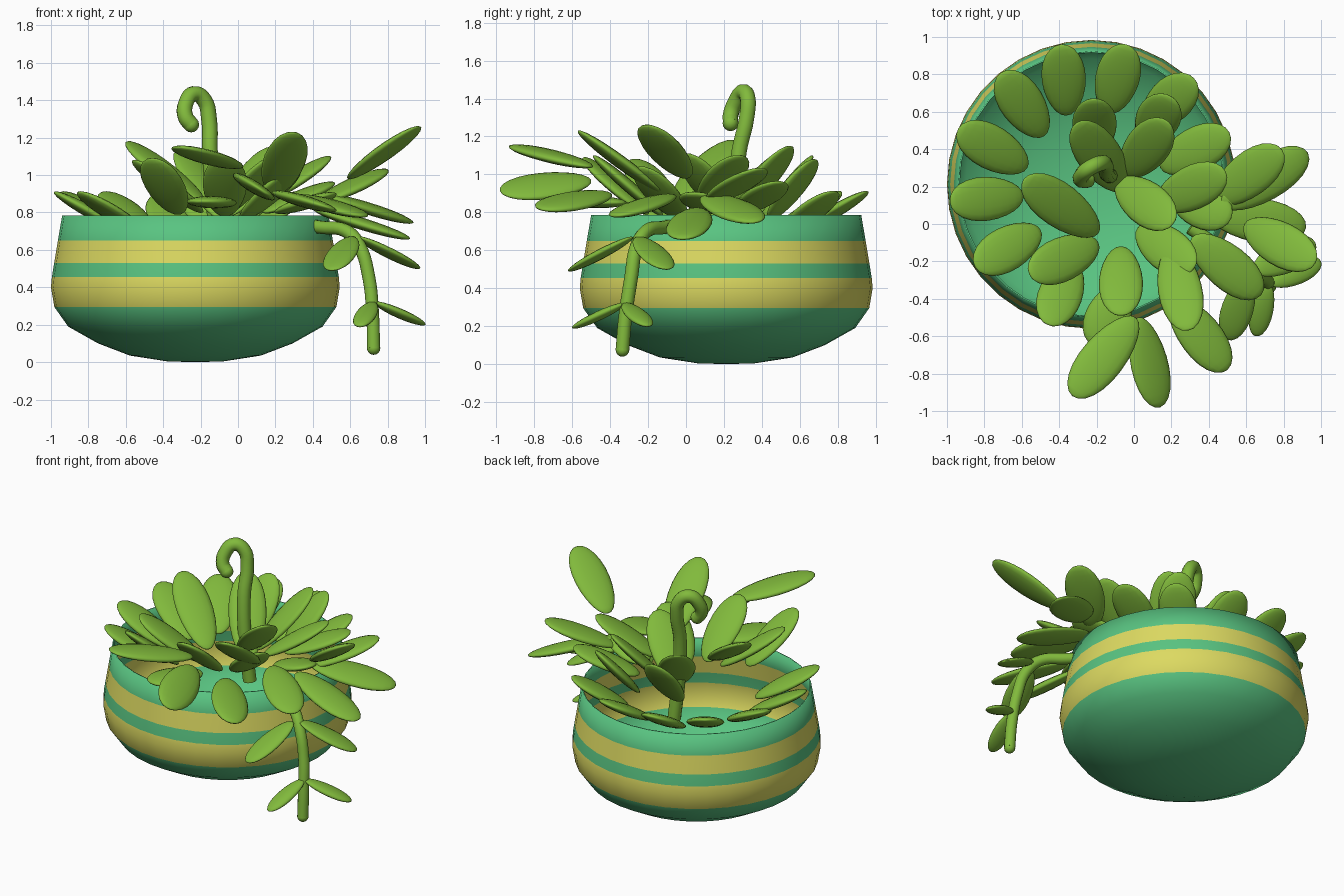
import bpy, bmesh, math
from mathutils import Vector, Matrix

if "Cube" in bpy.data.objects:
    bpy.data.objects.remove(bpy.data.objects["Cube"])


def material(name, rgb):
    m = bpy.data.materials.new(name)
    m.diffuse_color = (*rgb, 1)
    m.use_nodes = True
    m.node_tree.nodes["Principled BSDF"].inputs["Base Color"].default_value = m.diffuse_color
    return m


teal = material("teal glaze", (0.10, 0.55, 0.22))
yellow = material("yellow stripe", (0.72, 0.70, 0.12))
green = material("leaf green", (0.22, 0.49, 0.045))


def finish(name, bm, mats):
    bmesh.ops.recalc_face_normals(bm, faces=bm.faces)
    for f in bm.faces:
        f.smooth = True
    me = bpy.data.meshes.new(name)
    bm.to_mesh(me)
    bm.free()
    for m in mats:
        me.materials.append(m)
    ob = bpy.data.objects.new(name, me)
    bpy.context.collection.objects.link(ob)
    return ob


# Bowl: thin open shell turned from a profile, stripes by height
CX, CY, SIDES, WALL = -0.228, 0.212, 36, 0.008
outer = [(0.15, 0.004), (0.35, 0.035), (0.52, 0.10), (0.68, 0.19), (0.754, 0.295),
         (0.772, 0.40), (0.767, 0.455), (0.755, 0.53), (0.735, 0.65), (0.712, 0.785)]
inner = [(r - WALL, z + (WALL if z < 0.25 else 0)) for r, z in reversed(outer)]
bm = bmesh.new()
rings = []
for r, z in outer + inner:
    rings.append([bm.verts.new((CX + r * math.cos(2 * math.pi * i / SIDES),
                                CY + r * math.sin(2 * math.pi * i / SIDES), z))
                  for i in range(SIDES)])
for a, b in zip(rings, rings[1:]):
    for i in range(SIDES):
        j = (i + 1) % SIDES
        bm.faces.new((a[i], a[j], b[j], b[i]))
for ring, z in ((rings[0], 0.0), (rings[-1], WALL)):
    c = bm.verts.new((CX, CY, z))
    for i in range(SIDES):
        bm.faces.new((ring[i], ring[(i + 1) % SIDES], c))
for f in bm.faces:
    z = f.calc_center_median().z
    f.material_index = int(0.295 < z < 0.455 or 0.53 < z < 0.65)
finish("bowl", bm, [teal, yellow])


# Leaf: flattened egg from base to tip
def leaf(name, base, tip, width=0.235, thick=0.065, roll=0):
    base, tip = Vector(base), Vector(tip)
    axis = (tip - base).normalized()
    side = axis.cross(Vector((0, 0, 1))).normalized()
    normal = side.cross(axis)
    a = math.radians(roll)
    side, normal = (side * math.cos(a) + normal * math.sin(a),
                    normal * math.cos(a) - side * math.sin(a))
    half = (tip - base).length / 2
    bm = bmesh.new()
    bmesh.ops.create_uvsphere(bm, u_segments=16, v_segments=12, radius=1)
    for v in bm.verts:
        x, y, z = v.co
        k = 1 + 0.10 * z
        v.co = ((base + tip) / 2 + side * (x * k * width / 2)
                + normal * (y * thick / 2) + axis * (z * half))
    finish(name, bm, [green])


# Low ring of leaves resting inside the rim: (base xy, tip xy)
ring_leaves = [(-.36, .58, -.39, .96), (-.14, .59, -.04, .96), (-.48, .47, -.71, .81),
               (-.57, .30, -.94, .51), (-.59, .15, -.985, .12), (-.50, -.03, -.85, -.23),
               (.06, .53, .32, .78)]
for i, (bx, by, tx, ty) in enumerate(ring_leaves):
    leaf(f"ring_leaf_{i + 1}", (bx, by, .69), (tx, ty, .91))

# Upright crown leaves in the middle: (base, tip)
crown = [((-.19, -.10, .80), (-.56, -.27, 1.08)), ((-.07, -.12, .78), (-.07, -.49, 1.10)),
         ((-.19, -.05, .86), (-.59, .24, 1.18)), ((-.05, .18, .74), (-.31, .54, 1.14)),
         ((-.05, .26, .78), (.18, .55, 1.15)), ((-.20, .38, .74), (-.22, .67, 1.10)),
         ((.05, .44, .76), (.20, .68, 1.08)), ((.14, .30, .80), (.51, .49, .96)),
         ((.12, .10, .85), (.49, .28, 1.10)), ((-.09, .23, .78), (.21, .00, 1.11)),
         ((.02, -.02, .76), (.32, -.24, 1.04)), ((.20, .16, .80), (.52, .03, .90)),
         ((.20, -.12, .90), (.29, -.57, 1.23)), ((-.32, -.20, .79), (-.46, -.54, 1.09))]
for i, (b, t) in enumerate(crown):
    leaf(f"crown_leaf_{i + 1}", b, t)

# Long leaves reaching over the front and right: (base, tip, roll)
reach = [((.01, -.50, 1.04), (-.33, -.92, 1.15), 0), ((.02, -.50, .97), (.14, -.98, .91), 32),
         ((.20, -.40, .90), (.50, -.78, .82), 15), ((.31, -.07, .89), (.68, -.38, .78), 0),
         ((.59, .00, .98), (.97, -.21, 1.26), 0), ((.43, .12, .85), (.79, .40, 1.03), 0),
         ((.47, .10, .89), (.93, .38, .75), -12), ((.40, .06, .82), (.92, -.02, .66), 0),
         ((-.05, -.32, .85), (-.22, -.65, .86), 0)]
for i, (b, t, r) in enumerate(reach):
    leaf(f"reaching_leaf_{i + 1}", b, t, roll=r)

# Small leaf pairs on the trailing stem: (base, tip, width)
pairs = [((.61, -.28, .67), (.50, -.62, .49), .17), ((.64, -.25, .67), (.97, -.10, .50), .18),
         ((.72, -.32, .32), (.65, -.60, .19), .12), ((.73, -.32, .32), (1.0, -.20, .20), .13)]
for i, (b, t, w) in enumerate(pairs):
    leaf(f"trailing_leaf_{i + 1}", b, t, width=w, thick=.05)


# Stems: tubes swept along a smooth path with rounded ends
def stem(name, points, radius):
    cu = bpy.data.curves.new(name, 'CURVE')
    cu.dimensions = '3D'
    cu.bevel_depth = radius
    cu.bevel_resolution = 3
    cu.resolution_u = 5
    cu.use_fill_caps = True
    sp = cu.splines.new('BEZIER')
    sp.bezier_points.add(len(points) - 1)
    for bp, p in zip(sp.bezier_points, points):
        bp.co = p
        bp.handle_left_type = bp.handle_right_type = 'AUTO'
    cu.materials.append(green)
    ob = bpy.data.objects.new(name, cu)
    bpy.context.collection.objects.link(ob)
    bm = bmesh.new()
    bmesh.ops.create_uvsphere(bm, u_segments=12, v_segments=8, radius=radius,
                              matrix=Matrix.Translation(points[-1]))
    finish(name + "_tip", bm, [green])


stem("curled_shoot", [(-.10, .27, .55), (-.13, .26, .85), (-.15, .28, 1.12),
                      (-.155, .32, 1.30), (-.18, .325, 1.40), (-.235, .30, 1.435),
                      (-.28, .26, 1.38), (-.28, .235, 1.31), (-.25, .235, 1.27)], .042)
stem("trailing_stem", [(.30, -.02, .74), (.45, -.12, .72), (.58, -.21, .70), (.65, -.26, .62),
                       (.70, -.29, .45), (.72, -.32, .25), (.725, -.335, .075)], .036)
